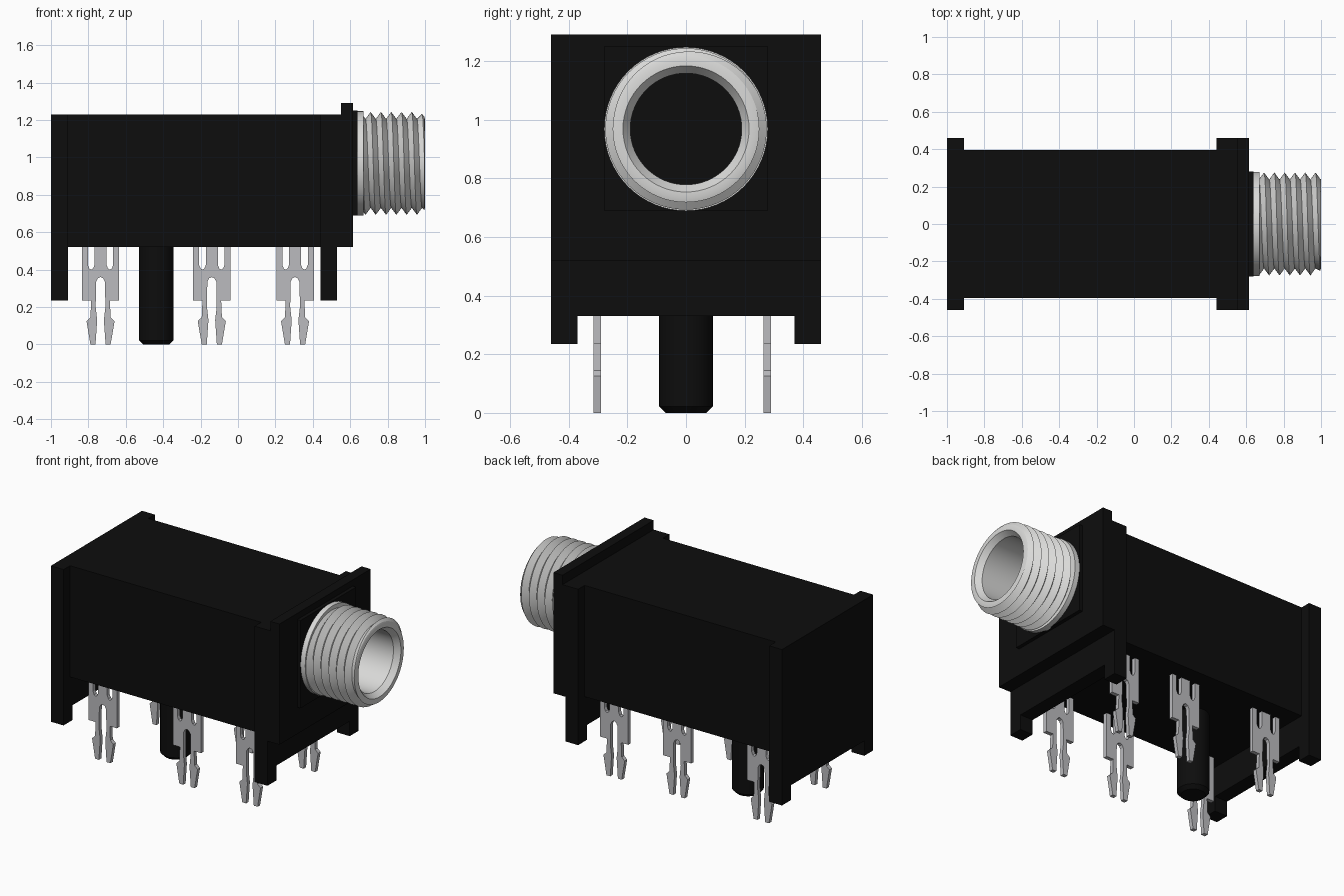
import bpy, bmesh, math

if "Cube" in bpy.data.objects:
    bpy.data.objects.remove(bpy.data.objects["Cube"])

def material(name, rgb):
    m = bpy.data.materials.new(name)
    m.diffuse_color = (*rgb, 1)
    m.use_nodes = True
    m.node_tree.nodes["Principled BSDF"].inputs["Base Color"].default_value = m.diffuse_color
    return m

BLACK = material("black plastic", (0.004, 0.004, 0.004))
PIN = material("pin grey metal", (0.50, 0.50, 0.52))
NICKEL = material("bright nickel", (0.70, 0.70, 0.69))

def make(name, bm, mat, smooth=None):
    bmesh.ops.recalc_face_normals(bm, faces=bm.faces)
    me = bpy.data.meshes.new(name)
    bm.to_mesh(me)
    bm.free()
    me.materials.append(mat)
    ob = bpy.data.objects.new(name, me)
    bpy.context.collection.objects.link(ob)
    if smooth:
        bpy.ops.object.select_all(action='DESELECT')
        ob.select_set(True)
        bpy.context.view_layer.objects.active = ob
        bpy.ops.object.shade_smooth_by_angle(angle=math.radians(smooth))
    return ob

def box(name, x, y, z, mat=BLACK):
    bm = bmesh.new()
    bmesh.ops.create_cube(bm, size=1)
    for v in bm.verts:
        for i, (a, b) in enumerate((x, y, z)):
            v.co[i] = a if v.co[i] < 0 else b
    return make(name, bm, mat)

def skin(bm, rings):
    """Quads between successive closed rings of vertices."""
    for a, b in zip(rings, rings[1:]):
        n = len(a)
        for i in range(n):
            bm.faces.new((a[i], a[(i + 1) % n], b[(i + 1) % n], b[i]))

def lathe(name, profile, place, mat, n=64, caps=(False, False), smooth=30):
    """profile: (along, radius); place maps (along, u, v) to a point."""
    bm = bmesh.new()
    rings = [[bm.verts.new(place(h, r * math.cos(2 * math.pi * i / n), r * math.sin(2 * math.pi * i / n)))
              for i in range(n)] for h, r in profile]
    skin(bm, rings)
    for use, ring in zip(caps, (rings[0], rings[-1])):
        if use:
            bm.faces.new(ring)
    return make(name, bm, mat, smooth)

# Housing: body, rear flange, front flange and face plate
box("body", (-1, 0.56), (-0.395, 0.395), (0.52, 1.23))
box("rear_flange", (-1, -0.91), (-0.46, 0.46), (0.33, 1.23))
box("front_flange", (0.44, 0.56), (-0.46, 0.46), (0.52, 1.23))
box("face_plate", (0.55, 0.615), (-0.46, 0.46), (0.52, 1.29))
box("front_crossbar", (0.44, 0.53), (-0.46, 0.46), (0.33, 0.53))
box("socket_pad", (0.61, 0.638), (-0.28, 0.28), (0.69, 1.25))

# Corner feet below the two flanges
for end, x in (("rear", (-1, -0.91)), ("front", (0.44, 0.53))):
    for side, y in (("right", (-0.46, -0.37)), ("left", (0.37, 0.46))):
        box(f"{end}_{side}_foot", x, y, (0.235, 0.34))

# Locating post with chamfered tip
lathe("locating_post", [(0, 0.07), (0.022, 0.092), (0.53, 0.092)],
      lambda h, u, v: (-0.4375 + u, v, h), BLACK, 32, (True, True))

# Socket: collar, bore and chamfered mouth
ZC = 0.968
along_x = lambda h, u, v: (h, u, ZC + v)
lathe("socket_collar", [(0.63, 0.279), (0.67, 0.279), (0.67, 0.235)], along_x, NICKEL)
lathe("socket_mouth", [(0.65, 0.19), (0.965, 0.19), (1.0, 0.215), (1.0, 0.236), (0.996, 0.25)],
      along_x, NICKEL)
lathe("socket_floor", [(0.63, 0.2), (0.65, 0.2)], along_x, BLACK, caps=(False, True))

# Helical outside thread, clipped to the barrel's length
N, PITCH, X0, X1 = 64, 0.055, 0.668, 0.996
bm = bmesh.new()
cols = []
for j in range(-2, 14):
    row = []
    for i in range(N + 1):
        raw = X0 + PITCH * (j / 2 + i / N)
        x = min(max(raw, X0), X1)
        t = ((x - X0) / PITCH - i / N) % 1.0          # thread phase
        r = 0.238 + 0.037 * (1 - abs(2 * t - 1))
        r = min(r, 0.25 + max(0, X1 - x) * 1.2)       # lead-in chamfer
        a = 2 * math.pi * i / N
        row.append(bm.verts.new((x, r * math.cos(a), ZC + r * math.sin(a))))
    cols.append(row)
for a, b in zip(cols, cols[1:]):
    for i in range(N):
        bm.faces.new((a[i], a[i + 1], b[i + 1], b[i]))
bmesh.ops.remove_doubles(bm, verts=bm.verts, dist=0.0002)
make("socket_thread", bm, NICKEL, 30)

# Snap-in contact pins: half outline mirrored, then extruded in thickness
HALF = [(0.032, 0.53), (0.032, 0.425), (0.04, 0.406), (0.05, 0.40), (0.06, 0.406), (0.068, 0.425),
        (0.068, 0.53), (0.10, 0.53), (0.10, 0.235), (0.05, 0.235), (0.054, 0.145), (0.075, 0.125),
        (0.054, 0.0), (0.027, 0.0), (0.018, 0.13), (0.026, 0.20), (0.024, 0.335), (0.014, 0.354)]
OUTLINE = HALF + [(0, 0.36)] + [(-x, z) for x, z in reversed(HALF)]
for side, y in (("right", -0.315), ("left", 0.265)):
    for k, xc in enumerate((-0.735, -0.14, 0.305)):
        bm = bmesh.new()
        face = bm.faces.new([bm.verts.new((xc + x, y, z)) for x, z in OUTLINE])
        ext = bmesh.ops.extrude_face_region(bm, geom=[face])["geom"]
        bmesh.ops.translate(bm, vec=(0, 0.025, 0),
                            verts=[g for g in ext if isinstance(g, bmesh.types.BMVert)])
        make(f"{side}_contact_pin_{k + 1}", bm, PIN)
